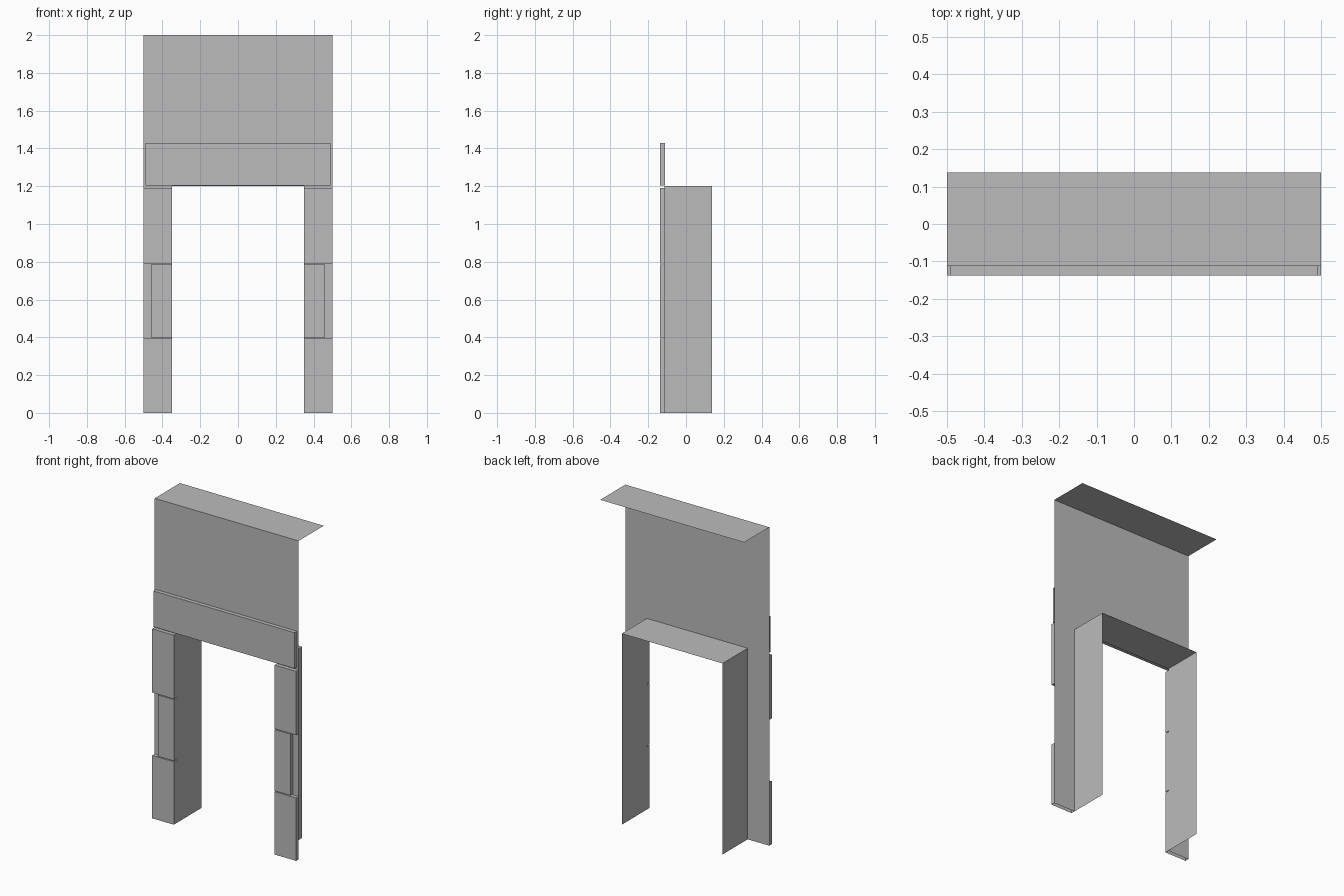
import bpy
import bmesh

cube = bpy.data.objects.get("Cube")
if cube:
    bpy.data.objects.remove(cube, do_unlink=True)

# Main dimensions
HALF_W, HALF_OPEN = 0.5, 0.35
HEIGHT, OPEN_H = 2.0, 1.2
FRONT, WALL, BACK = -0.1375, -0.1125, 0.1375

stone = bpy.data.materials.new("stone grey")
stone.use_nodes = True
stone.diffuse_color = (0.5, 0.5, 0.5, 1)
stone.node_tree.nodes["Principled BSDF"].inputs["Base Color"].default_value = (0.5, 0.5, 0.5, 1)


def finish(name, bm):
    mesh = bpy.data.meshes.new(name)
    bm.to_mesh(mesh)
    bm.free()
    mesh.materials.append(stone)
    obj = bpy.data.objects.new(name, mesh)
    bpy.context.scene.collection.objects.link(obj)
    return obj


def sheet(name, outline):
    """One flat face through the given corners."""
    bm = bmesh.new()
    bm.faces.new([bm.verts.new(p) for p in outline])
    return finish(name, bm)


def block(name, x0, x1, z0, z1):
    """Raised stone on the wall, open at the back and on the ground."""
    bm = bmesh.new()
    bmesh.ops.create_cube(bm, size=1)
    for v in bm.verts:
        v.co = (x1 if v.co.x > 0 else x0,
                FRONT if v.co.y < 0 else WALL,
                z1 if v.co.z > 0 else z0)
    bm.normal_update()
    hidden = [f for f in bm.faces if f.normal.y > 0.5
              or (f.normal.z < -0.5 and z0 == 0)]
    bmesh.ops.delete(bm, geom=hidden, context='FACES')
    return finish(name, bm)


# Front wall with its doorway notch
half = [(HALF_OPEN, OPEN_H), (HALF_OPEN, 0), (HALF_W, 0), (HALF_W, HEIGHT)]
outline = half + [(-x, z) for x, z in reversed(half)]
sheet("front_wall", [(x, WALL, z) for x, z in outline])

# Top ledge
sheet("top_ledge", [(-HALF_W, WALL, HEIGHT), (HALF_W, WALL, HEIGHT),
                    (HALF_W, BACK, HEIGHT), (-HALF_W, BACK, HEIGHT)])

# Lining of the doorway: two sides and the ceiling
bm = bmesh.new()
path = [(-HALF_OPEN, 0), (-HALF_OPEN, OPEN_H), (HALF_OPEN, OPEN_H), (HALF_OPEN, 0)]
rows = [[bm.verts.new((x, y, z)) for x, z in path] for y in (WALL, BACK)]
for i in range(len(path) - 1):
    bm.faces.new((rows[0][i], rows[0][i + 1], rows[1][i + 1], rows[1][i]))
finish("doorway_lining", bm)

# Lintel over the doorway
block("lintel", -0.49, 0.49, 1.205, 1.43)

# Stones up each side of the doorway, the middle one narrower
courses = [("lower", HALF_W, 0, 0.395),
           ("middle", 0.46, 0.4, 0.785),
           ("upper", HALF_W, 0.79, 1.19)]
for label, outer, z0, z1 in courses:
    block("left_" + label + "_stone", HALF_OPEN, outer, z0, z1)
    block("right_" + label + "_stone", -outer, -HALF_OPEN, z0, z1)
